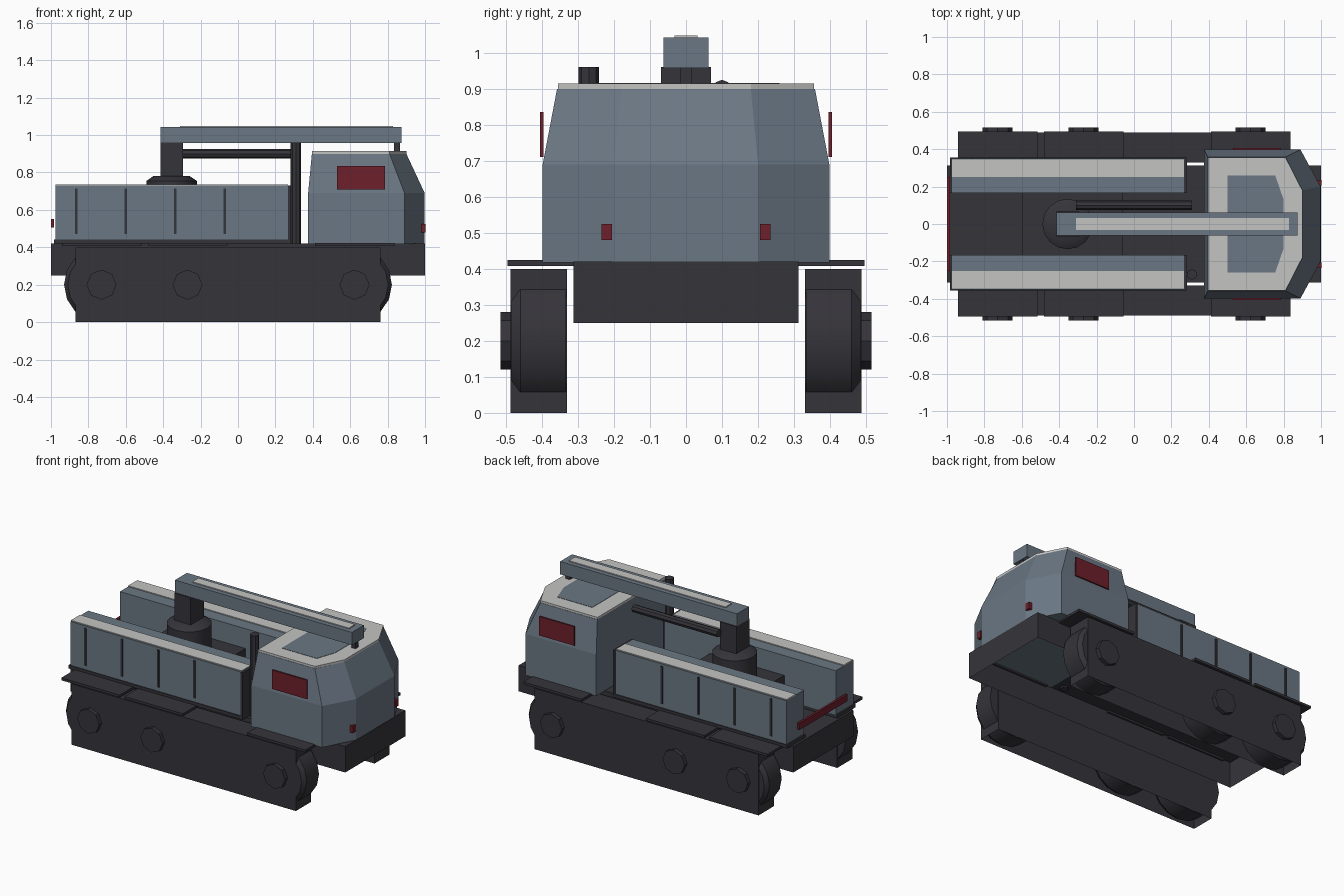
import bpy, bmesh, math
from mathutils import Matrix, Vector

if "Cube" in bpy.data.objects:
    bpy.data.objects.remove(bpy.data.objects["Cube"], do_unlink=True)


def material(name, rgb):
    m = bpy.data.materials.new(name)
    m.use_nodes = True
    m.diffuse_color = (*rgb, 1)
    m.node_tree.nodes["Principled BSDF"].inputs["Base Color"].default_value = (*rgb, 1)
    return m


BLUE = material("blue grey", (0.145, 0.185, 0.23))
PALE = material("pale grey", (0.55, 0.55, 0.545))
DARK = material("dark grey", (0.036, 0.034, 0.042))
RED = material("dark red", (0.155, 0.014, 0.024))


def finish(name, bm, mat, smooth=False):
    me = bpy.data.meshes.new(name)
    bm.to_mesh(me)
    bm.free()
    me.materials.append(mat)
    ob = bpy.data.objects.new(name, me)
    bpy.context.collection.objects.link(ob)
    if smooth:
        bpy.ops.object.select_all(action='DESELECT')
        ob.select_set(True)
        bpy.context.view_layer.objects.active = ob
        bpy.ops.object.shade_smooth_by_angle(angle=math.radians(35))
    return ob


def box(name, x, y, z, mat, open_bottom=False):
    """Box from (min, max) pairs, optionally a shell open underneath."""
    bm = bmesh.new()
    bmesh.ops.create_cube(bm, size=1)
    for v in bm.verts:
        v.co = [(a + b) / 2 + c * (b - a) for (a, b), c in zip((x, y, z), v.co)]
    bm.normal_update()
    if open_bottom:
        under = [f for f in bm.faces if f.normal.z < -0.9]
        bmesh.ops.delete(bm, geom=under, context='FACES_ONLY')
    return finish(name, bm, mat)


def loft(name, rings, mat, smooth=False):
    """Closed skin through rings of equal length."""
    bm = bmesh.new()
    loops = [[bm.verts.new(p) for p in r] for r in rings]
    n = len(loops[0])
    for a, b in zip(loops, loops[1:]):
        for i in range(n):
            j = (i + 1) % n
            bm.faces.new((a[i], a[j], b[j], b[i]))
    bm.faces.new(loops[0])
    bm.faces.new(loops[-1])
    bmesh.ops.recalc_face_normals(bm, faces=bm.faces)
    return finish(name, bm, mat, smooth)


def lathe(name, centre, axis, profile, mat, sides=16, smooth=True):
    """Round part along an axis from (offset, radius) pairs."""
    rot = {"X": Matrix.Rotation(math.pi / 2, 3, 'Y'),
           "Y": Matrix.Rotation(-math.pi / 2, 3, 'X'),
           "Z": Matrix.Identity(3)}[axis]
    angles = [math.tau * i / sides for i in range(sides)]
    rings = [[Vector(centre) + rot @ Vector((r * math.cos(t), r * math.sin(t), h))
              for t in angles] for h, r in profile]
    return loft(name, rings, mat, smooth)


def outline(back, mid, front, wide, narrow, z):
    """Symmetric plan with chamfered front corners."""
    half = [(back, wide), (mid, wide), (front, narrow)]
    return [(x, -y, z) for x, y in half] + [(x, y, z) for x, y in reversed(half)]


# Hull shell and deck
box("hull", (-1, 1), (-0.313, 0.313), (0.25, 0.42), DARK, True)
box("turret_deck", (-0.6, -0.06), (-0.165, 0.165), (0.42, 0.6), DARK)

# Running gear and cargo walls on both sides
wheels = (-0.73, -0.27, 0.623)
for s, side in ((-1, "right"), (1, "left")):
    def span(a, b):
        return tuple(sorted((s * a, s * b)))

    box(side + "_track", (-0.87, 0.763), span(0.33, 0.488), (0, 0.4), DARK, True)
    for i, x in enumerate(wheels, 1):
        lathe(f"{side}_wheel_{i}", (x, 0, 0.2), "Y",
              [(s * 0.333, 0.2), (s * 0.46, 0.2), (s * 0.486, 0.18)], DARK)
        lathe(f"{side}_hub_{i}", (x, 0, 0.2), "Y",
              [(s * 0.48, 0.08), (s * 0.515, 0.08)], DARK, 8, False)
        box(f"{side}_fender_{i}", (x - 0.21, x + 0.215), span(0.3, 0.495), (0.408, 0.424), DARK)

    # Box-shaped cargo wall with a pale outer strip along its top
    box(side + "_cargo_wall", (-0.975, 0.268), span(0.165, 0.35), (0.44, 0.73), BLUE)
    box(side + "_wall_base", (-0.985, 0.283), span(0.165, 0.355), (0.42, 0.442), DARK)
    box(side + "_wall_end", (0.268, 0.283), span(0.165, 0.355), (0.44, 0.73), DARK)
    box(side + "_wall_cap", (-0.975, 0.268), span(0.25, 0.345), (0.728, 0.736), PALE)
    for i in range(4):
        x = -0.865 + 0.265 * i
        box(f"{side}_wall_rib_{i + 1}", (x - 0.007, x + 0.007), span(0.34, 0.356),
            (0.47, 0.715), DARK)

    # Cab side window plate and front lamp
    box(side + "_window", (0.53, 0.785), span(0.396, 0.405), (0.71, 0.835), RED)
    box(side + "_front_lamp", (0.98, 1.0025), span(0.205, 0.235), (0.48, 0.525), RED)

box("rear_light_bar", (-1, -0.985), (-0.25, 0.25), (0.505, 0.55), RED)

# Cab
loft("cab", [outline(0.375, 0.89, 0.998, 0.398, 0.2, 0.418),
             outline(0.375, 0.89, 0.998, 0.398, 0.2, 0.69),
             outline(0.395, 0.81, 0.9, 0.358, 0.18, 0.9)], BLUE)
loft("cab_roof", [outline(0.395, 0.81, 0.9, 0.356, 0.18, z) for z in (0.898, 0.914)], PALE)
loft("roof_hatch", [outline(0.5, 0.755, 0.8, 0.26, 0.13, z) for z in (0.91, 0.916)], BLUE)

# Crane: pedestal, mast, boom and ram
lathe("turret", (-0.355, 0, 0), "Z",
      [(0.58, 0.135), (0.755, 0.135), (0.782, 0.095)], DARK)
box("mast", (-0.415, -0.295), (-0.07, 0.07), (0.77, 0.96), DARK)
box("boom", (-0.415, 0.873), (-0.062, 0.062), (0.958, 1.042), BLUE)
box("boom_strip", (-0.31, 0.83), (-0.032, 0.032), (1.04, 1.048), PALE)
box("boom_hook", (0.835, 0.865), (-0.015, 0.015), (0.91, 0.965), DARK)
lathe("boom_ram", (0, 0.1, 0.9), "X", [(-0.31, 0.025), (0.31, 0.025)], DARK, 8, False)
lathe("exhaust_stack", (0.31, -0.27, 0), "Z", [(0.41, 0.028), (0.96, 0.028)], DARK, 8, False)
